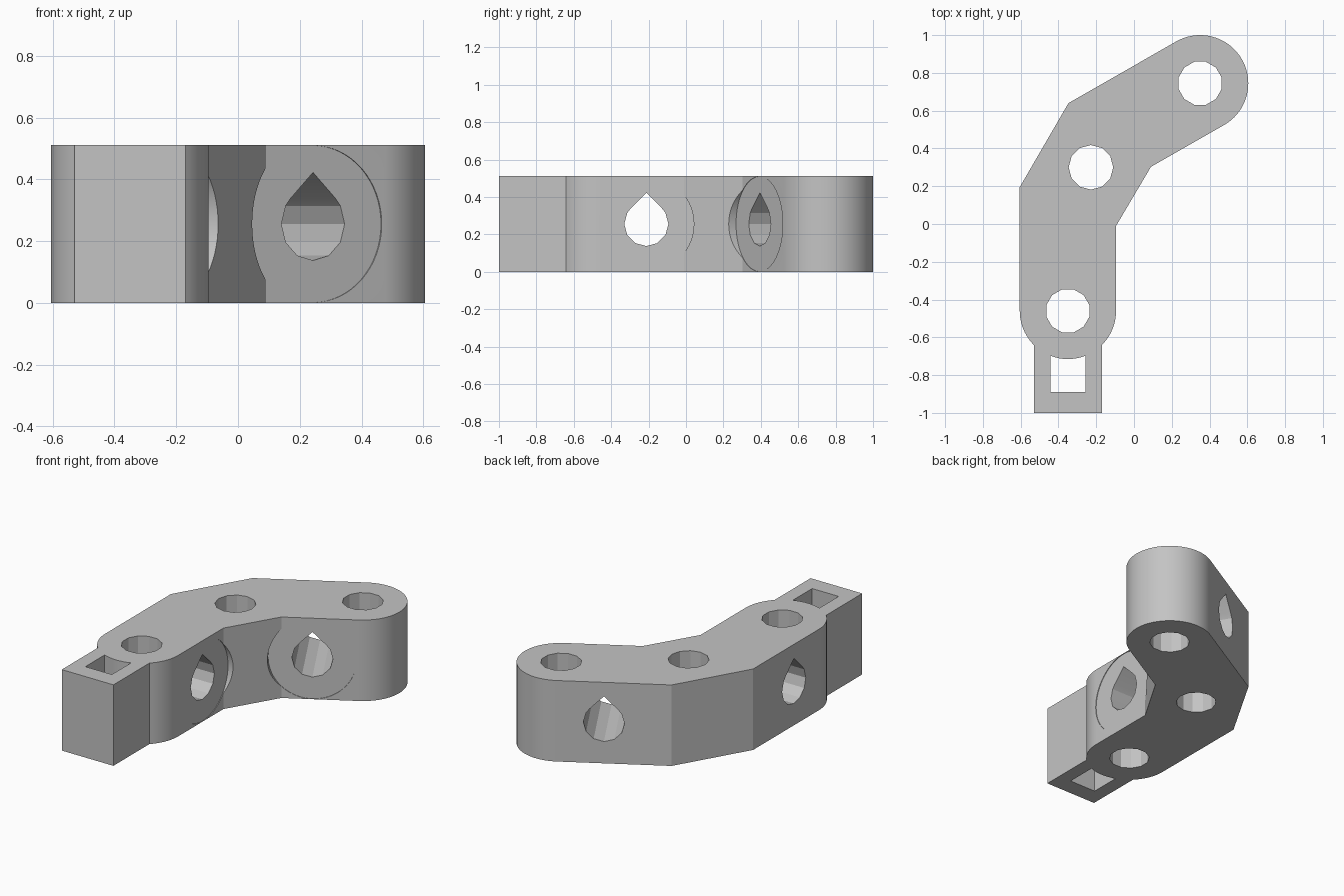
import bpy, bmesh
from math import sin, cos, radians, sqrt
from mathutils import Matrix, Vector

cube = bpy.data.objects.get("Cube")
if cube:
    bpy.data.objects.remove(cube, do_unlink=True)

HEIGHT = 0.511
HALF = 0.255          # half width of the beam and radius of its round ends
PIN = 0.118           # pin hole radius
END_A, MIDDLE, END_B = (-0.35, -0.46), (-0.228, 0.30), (0.35, 0.745)
ARM = radians(30)     # direction of the far arm


def arc(center, radius, start, end, steps):
    """Points on an arc, angles in degrees, both ends included."""
    angles = [radians(start + (end - start) * i / steps) for i in range(steps + 1)]
    return [(center[0] + radius * cos(a), center[1] + radius * sin(a)) for a in angles]


def prism(name, profile, low, high, matrix=Matrix()):
    """Extrude a counter-clockwise profile along its local z."""
    bm = bmesh.new()
    base = bm.faces.new([bm.verts.new((x, y, low)) for x, y in profile])
    moved = bmesh.ops.extrude_face_region(bm, geom=[base])["geom"]
    top = [v for v in moved if isinstance(v, bmesh.types.BMVert)]
    bmesh.ops.translate(bm, verts=top, vec=(0, 0, high - low))
    bmesh.ops.recalc_face_normals(bm, faces=bm.faces)
    bm.transform(matrix)
    mesh = bpy.data.meshes.new(name)
    bm.to_mesh(mesh)
    bm.free()
    obj = bpy.data.objects.new(name, mesh)
    bpy.context.collection.objects.link(obj)
    return obj


def sideways(point, normal):
    """Frame whose z runs along a horizontal normal and whose y is up."""
    n, up = Vector(normal), Vector((0, 0, 1))
    frame = Matrix((up.cross(n), up, n)).transposed().to_4x4()
    return Matrix.Translation((point[0], point[1], HEIGHT / 2)) @ frame


# Bent beam outline with a square tail
outline = [(-0.53, -1), (-0.17, -1)]
outline += arc(END_A, HALF, -45, 0, 12)
outline += [(-0.095, -0.01), (0.09, 0.303)]
outline += arc(END_B, HALF, -60, 120, 48)
outline += [(-0.347, 0.64), (-0.605, 0.195)]
outline += arc(END_A, HALF, 180, 225, 12)
beam = prism("bent_beam", outline, 0, HEIGHT)

cutters = []
# Upright pin holes
for center, turn in ((END_A, 15), (MIDDLE, 0), (END_B, 15)):
    ring = arc(center, PIN, turn, turn + 360, 12)[:-1]
    cutters.append(prism("pin_hole_cutter", ring, -0.1, HEIGHT + 0.1))

# Square tail hole, bounded by the round end
tail = [(-0.4425, -0.89), (-0.2575, -0.89)] + arc(END_A, HALF, -68.7, -111.3, 8)
cutters.append(prism("tail_hole_cutter", tail, -0.1, HEIGHT + 0.1))

# Teardrop cross holes with shallow round recesses on the inner faces
half = PIN / sqrt(2)
teardrop = arc((0, 0), PIN, -210, 30, 8) + [(half, half), (0, PIN * sqrt(2)), (-half, half)]
disc = arc((0, 0), HALF - 0.001, 0, 360, 64)[:-1]
for point, normal in (((-0.095, -0.212), (1, 0, 0)),
                      ((0.245, 0.391), (sin(ARM), -cos(ARM), 0))):
    frame = sideways(point, normal)
    cutters.append(prism("cross_hole_cutter", teardrop, -0.7, 0.2, frame))
    cutters.append(prism("recess_cutter", disc, -0.004, 0.4, frame))

# Cut all holes, then discard the cutters
for cutter in cutters:
    cutter.hide_render = True
    cut = beam.modifiers.new("cut", "BOOLEAN")
    cut.operation = "DIFFERENCE"
    cut.solver = "EXACT"
    cut.object = cutter
bpy.context.view_layer.update()
graph = bpy.context.evaluated_depsgraph_get()
result = bpy.data.meshes.new_from_object(beam.evaluated_get(graph))
beam.modifiers.clear()
beam.data = result
for cutter in cutters:
    bpy.data.objects.remove(cutter, do_unlink=True)

# Grey plastic
grey = bpy.data.materials.new("grey")
grey.use_nodes = True
color = (0.55, 0.55, 0.55, 1)
grey.diffuse_color = color
grey.node_tree.nodes["Principled BSDF"].inputs["Base Color"].default_value = color
beam.data.materials.clear()
beam.data.materials.append(grey)

# Smooth round ends, crisp edges and faceted holes
bpy.ops.object.select_all(action="DESELECT")
beam.select_set(True)
bpy.context.view_layer.objects.active = beam
bpy.ops.object.shade_smooth_by_angle(angle=radians(20))
